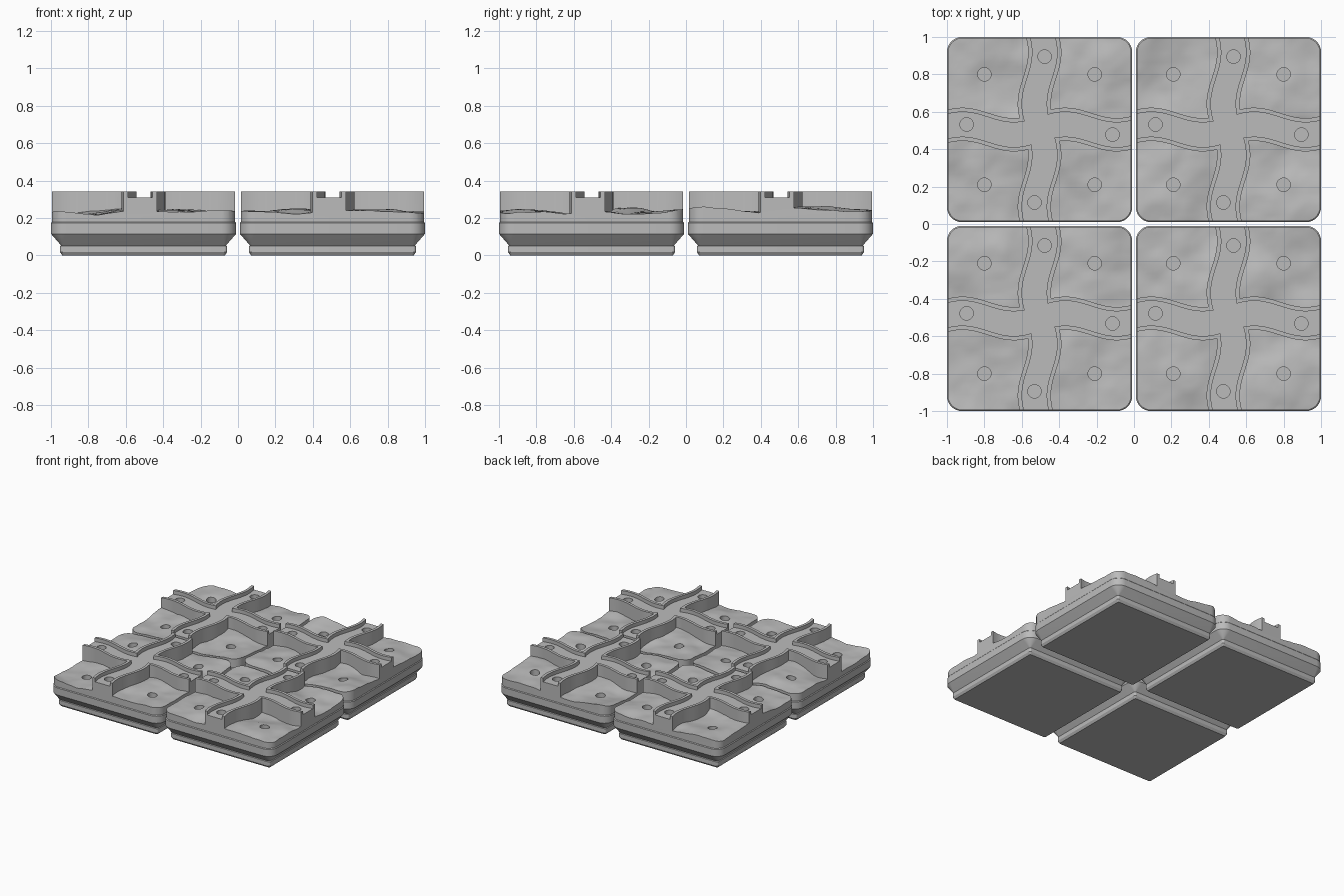
import bpy, bmesh, math
from mathutils import Vector, noise

if "Cube" in bpy.data.objects:
    bpy.data.objects.remove(bpy.data.objects["Cube"], do_unlink=True)

stone = bpy.data.materials.new("light_grey_stone")
stone.use_nodes = True
GREY = (0.5, 0.5, 0.5, 1)
stone.diffuse_color = GREY
stone.node_tree.nodes["Principled BSDF"].inputs["Base Color"].default_value = GREY

TOP, FLOOR = 0.34, 0.31           # rail top and path floor
OUTER, INNER = 0.089, 0.066       # half widths of path with and without rails
ARM = 0.7


def add_loft(bm, loops):
    """Closed solid through stacked (outline, z) loops."""
    rings = [[bm.verts.new((x, y, z)) for x, y in pts] for pts, z in loops]
    n = len(rings[0])
    for a, b in zip(rings, rings[1:]):
        for i in range(n):
            j = (i + 1) % n
            bm.faces.new((a[i], a[j], b[j], b[i]))
    bm.faces.new(rings[0][::-1])
    bm.faces.new(rings[-1])


def finish(bm, name):
    bmesh.ops.recalc_face_normals(bm, faces=bm.faces)
    mesh = bpy.data.meshes.new(name)
    bm.to_mesh(mesh)
    bm.free()
    mesh.materials.append(stone)
    ob = bpy.data.objects.new(name, mesh)
    bpy.context.collection.objects.link(ob)
    return ob


def prism(name, outline, z0, z1):
    bm = bmesh.new()
    add_loft(bm, [(outline, z0), (outline, z1)])
    ob = finish(bm, name)
    ob.hide_render = True
    return ob


def cut(ob, *cutters):
    for c in cutters:
        mod = ob.modifiers.new("cut", 'BOOLEAN')
        mod.operation, mod.solver, mod.object = 'DIFFERENCE', 'EXACT', c
    mesh = bpy.data.meshes.new_from_object(ob.evaluated_get(
        bpy.context.evaluated_depsgraph_get()))
    ob.modifiers.clear()
    ob.data = mesh


def rounded_square(half, r, steps=8):
    pts = []
    for k in range(4):
        cx, cy = ((1, 1), (-1, 1), (-1, -1), (1, -1))[k]
        for i in range(steps + 1):
            a = math.pi / 2 * (k + i / steps)
            pts.append((cx * (half - r) + r * math.cos(a),
                        cy * (half - r) + r * math.sin(a)))
    return pts


def circle(x, y, r=0.036, n=28):
    return [(x + r * math.cos(math.tau * i / n), y + r * math.sin(math.tau * i / n))
            for i in range(n)]


def sway(t):
    return -0.028 * math.sin(math.tau * t / 0.55)


def turn(p, k):
    for _ in range(k):
        p = (-p[1], p[0])
    return p


def crossing(w, steps=32):
    """Outline of two winding paths that cross, from one arm turned four times."""
    x = y = w
    for _ in range(30):
        x, y = sway(y) + w, w - sway(x)
    left = turn((x, y), 1)
    arm = []
    for i in range(steps + 1):
        t = y + (ARM - y) * i / steps
        arm.append((sway(t) + w, t))
    for i in range(steps):
        t = ARM + (left[1] - ARM) * i / steps
        arm.append((sway(t) - w, t))
    return [turn(p, k) for k in range(4) for p in arm]


def ground(x, y):
    p = Vector((x, y, 0.0))
    return (0.237 + 0.034 * noise.noise(p * 3.1 + Vector((4.2, 1.7, 0.5)))
            + 0.012 * noise.noise(p * 8 + Vector((0, 0, 3.3)))
            + 0.003 * noise.noise(p * 22))


def ground_cutter(cx, cy):
    bm = bmesh.new()
    bmesh.ops.create_grid(bm, x_segments=50, y_segments=50, size=0.6)
    for v in bm.verts:
        v.co.z = ground(v.co.x + cx, v.co.y + cy)
    up = bmesh.ops.extrude_face_region(bm, geom=bm.faces[:])
    for v in up["geom"]:
        if isinstance(v, bmesh.types.BMVert):
            v.co.z = 0.6
    ob = finish(bm, "ground_cutter")
    ob.hide_render = True
    return ob


# Shared cutters: path block, channel between the rails, round sockets
path_block = prism("path_block", crossing(OUTER), 0.1, 0.8)
channel = prism("channel_cutter", crossing(INNER), FLOOR, 0.5)
bm = bmesh.new()
for k in range(4):
    for (x, y), z in (((0.295, 0.295), 0.17), ((sway(0.39), 0.39), 0.25)):
        ring = circle(*turn((x, y), k))
        add_loft(bm, [(ring, z), (ring, 0.5)])
sockets = finish(bm, "socket_cutter")
sockets.hide_render = True

# Tile side profile: half width, corner radius, height
PROFILE = [(0.435, 0.012, 0), (0.447, 0.015, 0.018), (0.447, 0.015, 0.05),
           (0.441, 0.015, 0.053), (0.447, 0.015, 0.06), (0.495, 0.08, 0.115),
           (0.495, 0.08, 0.172), (0.49, 0.077, 0.178), (0.49, 0.077, TOP)]

# Four tiles, each with its own rough ground
for sx, side in ((-1, "right"), (1, "left")):
    for sy, end in ((-1, "front"), (1, "back")):
        cx, cy = 0.505 * sx, 0.505 * sy
        bm = bmesh.new()
        add_loft(bm, [(rounded_square(h, r), z) for h, r, z in PROFILE])
        tile = finish(bm, f"tile_{end}_{side}")
        carve = ground_cutter(cx, cy)
        cut(carve, path_block)
        cut(tile, carve, channel, sockets)
        bpy.data.objects.remove(carve, do_unlink=True)
        tile.location = (cx, cy, 0)
        bpy.ops.object.select_all(action='DESELECT')
        tile.select_set(True)
        bpy.context.view_layer.objects.active = tile
        bpy.ops.object.shade_smooth_by_angle(angle=math.radians(25))

for helper in (path_block, channel, sockets):
    bpy.data.objects.remove(helper, do_unlink=True)
